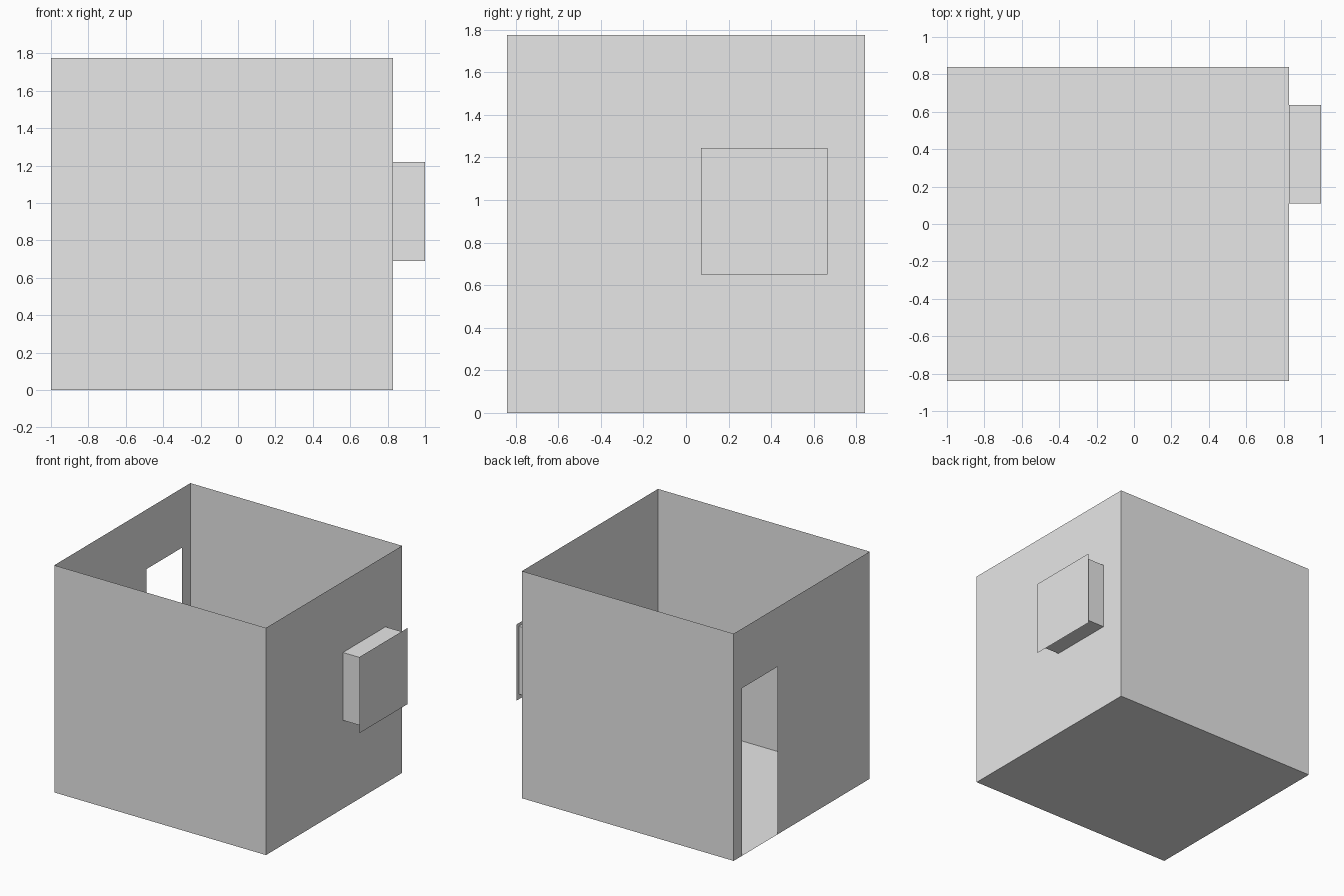
import bpy
import bmesh

cube = bpy.data.objects.get("Cube")
if cube:
    bpy.data.objects.remove(cube, do_unlink=True)

GREY = (0.8, 0.8, 0.8, 1.0)
mat = bpy.data.materials.new("plain grey")
mat.use_nodes = True
mat.diffuse_color = GREY
mat.node_tree.nodes["Principled BSDF"].inputs["Base Color"].default_value = GREY

# Room limits
X0, X1, Y, H = -1.0, 0.83, 0.84, 1.775


def sheet(name, quads):
    """Make one object from thin four-cornered panels."""
    bm = bmesh.new()
    for quad in quads:
        bm.faces.new([bm.verts.new(p) for p in quad])
    bmesh.ops.remove_doubles(bm, verts=bm.verts, dist=0.0001)
    mesh = bpy.data.meshes.new(name)
    bm.to_mesh(mesh)
    bm.free()
    mesh.materials.append(mat)
    obj = bpy.data.objects.new(name, mesh)
    bpy.context.collection.objects.link(obj)
    return obj


def x_panel(x, y0, y1, z0, z1):
    """Upright panel facing +x."""
    return [(x, y0, z0), (x, y1, z0), (x, y1, z1), (x, y0, z1)]


def y_panel(y, x0, x1, z0, z1):
    """Upright panel facing -y."""
    return [(x0, y, z0), (x1, y, z0), (x1, y, z1), (x0, y, z1)]


def z_panel(z, x0, x1, y0, y1):
    """Level panel facing +z."""
    return [(x0, y0, z), (x1, y0, z), (x1, y1, z), (x0, y1, z)]


# Floor and plain walls
sheet("floor", [z_panel(0, X0, X1, -Y, Y)[::-1]])
sheet("front_wall", [y_panel(-Y, X0, X1, 0, H)])
sheet("back_wall", [y_panel(Y, X0, X1, 0, H)[::-1]])
sheet("side_wall", [x_panel(X1, -Y, Y, 0, H)])

# Wall with a doorway: a panel each side and one above
D0, D1, DH = 0.30, 0.735, 1.31
sheet("door_wall", [q[::-1] for q in (
    x_panel(X0, -Y, D0, 0, H),
    x_panel(X0, D1, Y, 0, H),
    x_panel(X0, D0, D1, DH, H))])

# Projecting box on the side wall
B0, B1, Z0, Z1, XE = 0.11, 0.635, 0.69, 1.22, 1.0
sheet("box_sides", [
    y_panel(B0, X1, XE, Z0, Z1),
    y_panel(B1, X1, XE, Z0, Z1)[::-1],
    z_panel(Z1, X1, XE, B0, B1),
    z_panel(Z0, X1, XE, B0, B1)[::-1]])

# Slightly larger cover over the end of the box
sheet("box_cover", [x_panel(XE, 0.07, 0.665, 0.65, 1.245)])
